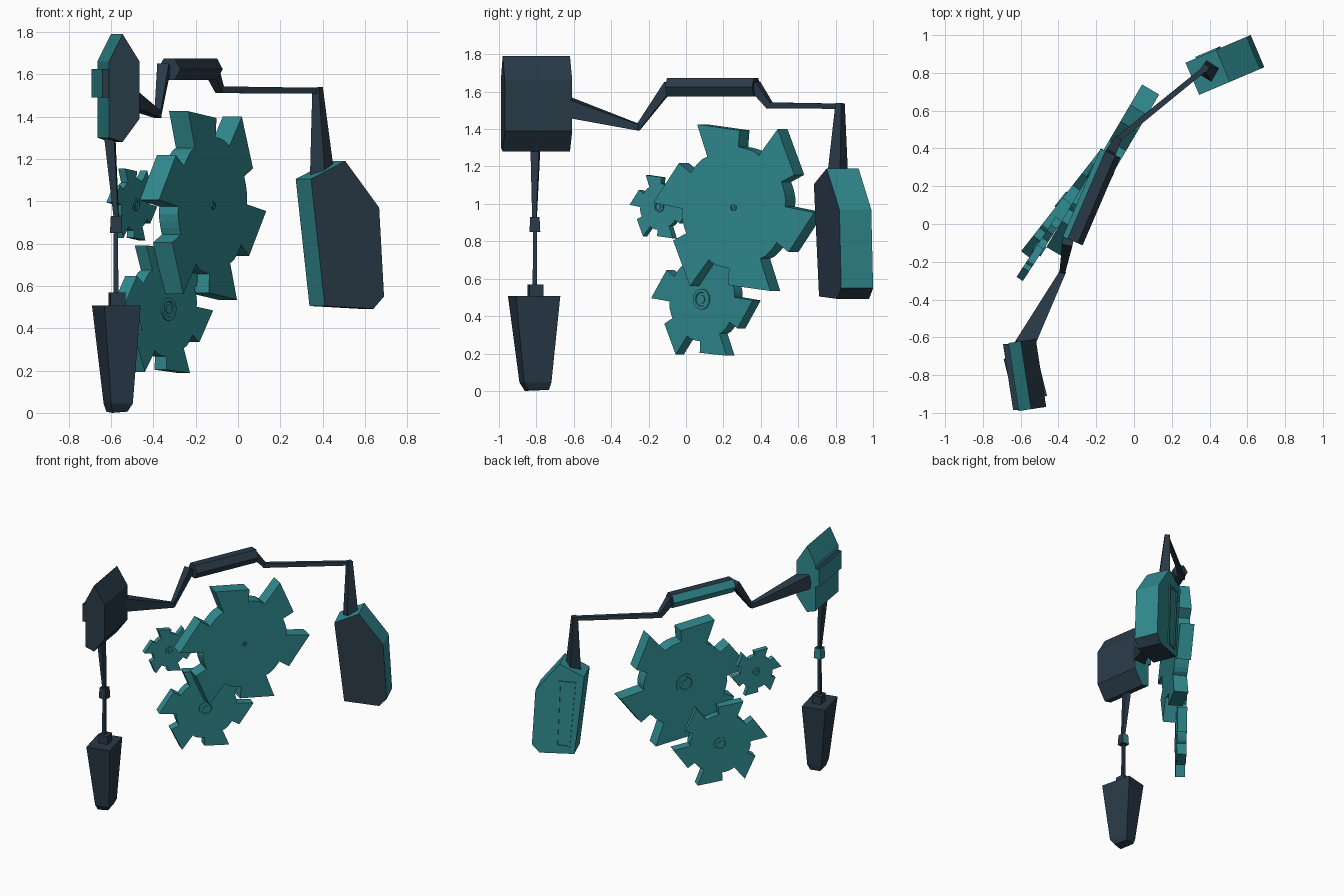
import bpy, bmesh, math
from mathutils import Vector, Matrix

if "Cube" in bpy.data.objects:
    bpy.data.objects.remove(bpy.data.objects["Cube"])

UP = Vector((0, 0, 1))


def material(name, col):
    m = bpy.data.materials.new(name)
    m.diffuse_color = (*col, 1)
    m.use_nodes = True
    m.node_tree.nodes["Principled BSDF"].inputs["Base Color"].default_value = m.diffuse_color
    return m


NAVY = material("dark navy", (0.022, 0.042, 0.064))
TEAL = material("teal", (0.03, 0.255, 0.275))


def finish(name, bm, rule=None, teal=False):
    """Make an object; rule(normal) picks the teal faces."""
    bmesh.ops.recalc_face_normals(bm, faces=bm.faces)
    bm.normal_update()
    for f in bm.faces:
        f.material_index = int(rule(f.normal)) if rule else int(teal)
    me = bpy.data.meshes.new(name)
    bm.to_mesh(me)
    bm.free()
    me.materials.append(NAVY)
    me.materials.append(TEAL)
    ob = bpy.data.objects.new(name, me)
    bpy.context.collection.objects.link(ob)
    return ob


def loft(name, rings, **kw):
    """Closed skin through a list of equal-sized point rings."""
    bm = bmesh.new()
    vs = [[bm.verts.new(p) for p in r] for r in rings]
    n = len(vs[0])
    for a, b in zip(vs, vs[1:]):
        for i in range(n):
            j = (i + 1) % n
            bm.faces.new((a[i], a[j], b[j], b[i]))
    bm.faces.new(vs[0][::-1])
    bm.faces.new(vs[-1])
    return finish(name, bm, **kw)


def beam(name, p, q, r0, r1, sides=4, **kw):
    """Tapered prism from p to q, r = distance to the flat sides."""
    p, q = Vector(p), Vector(q)
    rot = (q - p).to_track_quat('Z', 'Y')
    k = 1 / math.cos(math.pi / sides)

    def ring(c, r):
        a = [math.pi * (2 * i + 1) / sides + math.pi / 2 for i in range(sides)]
        return [c + rot @ Vector((math.cos(t), math.sin(t), 0)) * r * k for t in a]
    return loft(name, [ring(p, r0), ring(q, r1)], **kw)


def turned_box(c, w, d, deg):
    """Four corners of a rectangle turned about z."""
    m = Matrix.Rotation(math.radians(deg), 3, 'Z')
    return [Vector(c) + m @ Vector((sx * w / 2, sy * d / 2, 0))
            for sx, sy in ((-1, -1), (1, -1), (1, 1), (-1, 1))]


def back_left(n):
    return n.dot(Vector((-0.8, 0.6, 0))) > 0.3


def gear(name, hub, plane_deg, scale, thick, phase, front_ring, back_ring):
    """Six raked teeth on a flat disc standing upright."""
    a = math.radians(plane_deg)
    t = Vector((math.cos(a), math.sin(a), 0))
    n = Vector((math.sin(a), -math.cos(a), 0))
    hub = Vector(hub)

    def circle(r, d, seg=20):
        return [hub + n * d + (t * math.cos(b) + UP * math.sin(b)) * r
                for b in (2 * math.pi * i / seg for i in range(seg))]
    tooth = [(25, .325), (25, .415), (57, .5), (61, .318), (67, .325), (73, .325), (79, .325)]
    outline = []
    for k in range(6):
        for deg, r in tooth:
            b = math.radians(deg + 60 * k + phase)
            outline.append(hub + (t * math.cos(b) + UP * math.sin(b)) * r * scale)
    loft(name, [[p - n * thick for p in outline], outline], teal=True)
    # stepped hub rings on both faces
    for label, r, sign, base in (("front", front_ring, 1, 0), ("back", back_ring, -1, -thick)):
        e = .007 * sign
        loft(name + "_" + label + "_hub",
             [circle(r, base), circle(r, base + e), circle(r * .7, base + e),
              circle(r * .65, base + e * .2), circle(r * .4, base + e * .2),
              circle(r * .4, base + e * .9)], teal=True)


# gears
gear("large_gear", (-.12, .255, .98), 59.5, 1.0, .105, 0, .018, .07)
gear("middle_gear", (-.33, .085, .49), 52, .69, .07, 2, .055, .05)
gear("small_gear", (-.485, -.143, .985), 57, .38, .04, 0, .03, .03)

# hammer-shaped head, a six-sided profile drawn front to back
profile = [(-.545, 1.79), (-.465, 1.66), (-.465, 1.39), (-.545, 1.28), (-.61, 1.30), (-.61, 1.66)]
shift = Vector((-.055, .36, 0))
front = [Vector((x, -.99 + (x + .61) * .15, z)) for x, z in profile]
loft("head", [front, [p + shift for p in front]], rule=back_left)
plate = [Vector((x, -.985, z)) for x, z in ((-.60, 1.49), (-.60, 1.625), (-.64, 1.625), (-.64, 1.49))]
loft("head_side_plate", [plate, [p + shift * .97 for p in plate]], rule=back_left)

# hanging rod and lower weight
beam("upper_rod", (-.607, -.805, 1.32), (-.575, -.81, .92), .024, .011)
beam("rod_block", (-.576, -.808, .93), (-.576, -.808, .85), .025, .029, rule=back_left)
beam("lower_rod", (-.577, -.808, .86), (-.577, -.808, .55), .01, .012)
loft("weight_collar", [turned_box((-.572, -.805, z), .07, .075, 8) for z in (.49, .57)])
weight = [turned_box((-.575, -.812, .508), .176, .245, 14),
          turned_box((-.566, -.805, .045), .105, .15, 14),
          turned_box((-.572, -.797, .006), .075, .115, 14)]
weight[2][0].z = 0
loft("lower_weight", weight)

# jointed arm: (start, end, start radius, end radius, sides)
segments = [
    ((-.585, -.65, 1.52), (-.375, -.25, 1.408), .052, .016, 4),
    ((-.38, -.26, 1.402), (-.35, -.09, 1.635), .014, .028, 4),
    ((-.325, -.09, 1.624), (-.125, .375, 1.624), .05, .05, 6),
    ((-.13, .365, 1.635), (-.085, .45, 1.522), .028, .017, 4),
    ((-.095, .44, 1.527), (.382, .828, 1.522), .016, .014, 4),
    ((.376, .824, 1.538), (.398, .81, 1.12), .018, .042, 4)]
for name, (p, q, a, b, s) in zip(("head_arm", "rising_link", "grip_bar", "falling_link",
                                  "long_link", "weight_arm"), segments):
    beam(name, p, q, a, b, s, rule=back_left if s == 6 else None)

# large right weight
ang = math.radians(23)
u = Vector((math.cos(ang), math.sin(ang), 0))
v = Vector((-math.sin(ang), math.cos(ang), 0))
side = [(.345, 1.105), (.507, 1.19), (.667, .97), (.69, .55), (.64, .492), (.41, .505)]


def weight_point(x, z, depth):
    return Vector((.36, .69, z)) + u * ((x - .36) / u.x) + v * depth


loft("right_weight", [[weight_point(x, z, d) for x, z in side] for d in (0, .185)],
     rule=lambda n: n.dot(v) > -.7 and n.z > -.5)
# raised frame strips on its rear face
strips = [[(.40, 1.06), (.412, 1.06), (.452, .55), (.44, .55)],
          [(.50, 1.06), (.512, 1.06), (.532, .55), (.52, .55)],
          [(.40, 1.06), (.512, 1.06), (.511, 1.045), (.401, 1.045)],
          [(.441, .565), (.531, .565), (.532, .55), (.44, .55)]]
for i, s in enumerate(strips):
    loft("rear_frame_%d" % (i + 1),
         [[weight_point(x, z, d) for x, z in s] for d in (.18, .193)], teal=True)
